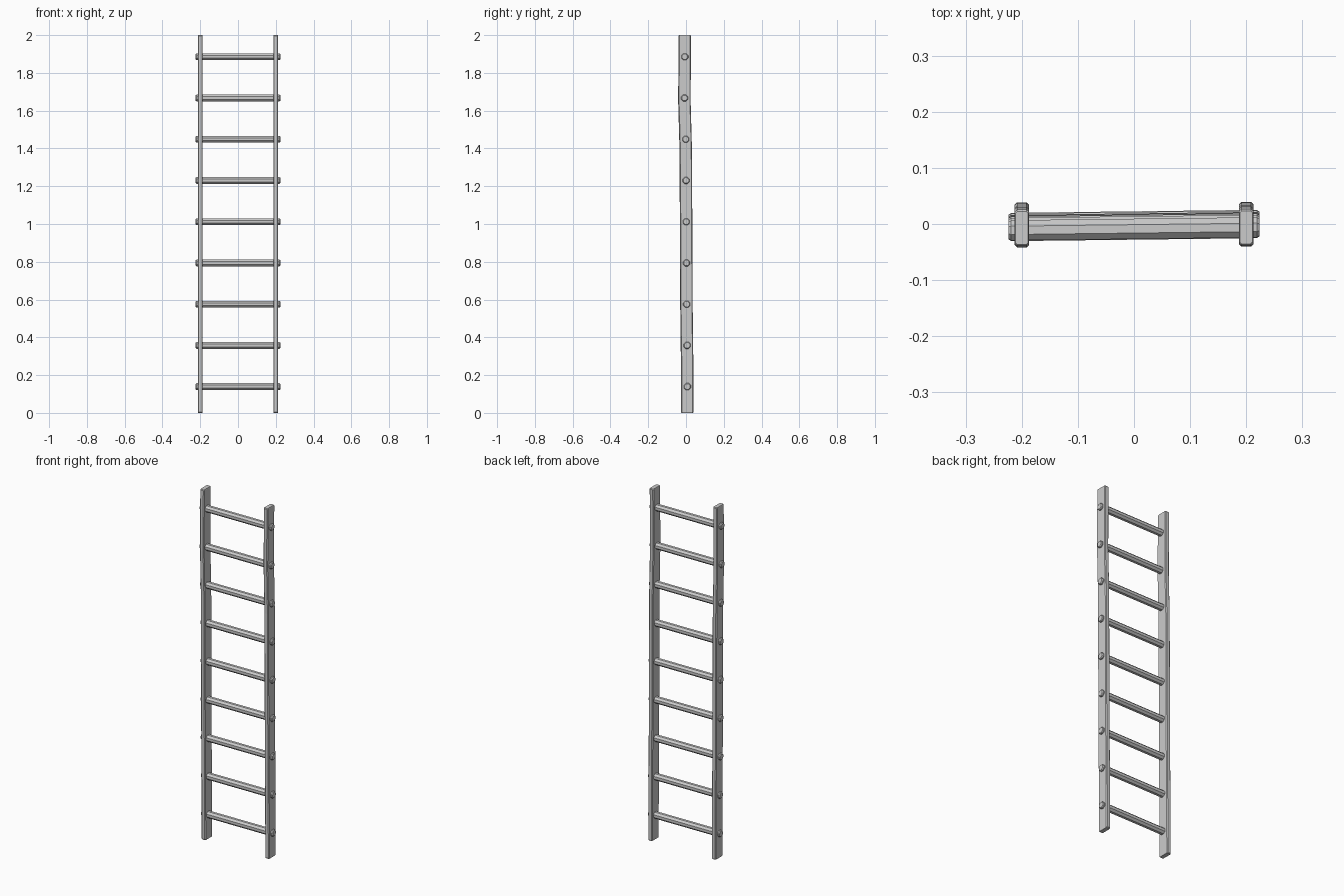
import bpy, bmesh, math
from mathutils import Matrix, Vector

if "Cube" in bpy.data.objects:
    bpy.data.objects.remove(bpy.data.objects["Cube"])

# Gently warped rail: (height, depth centre)
BEND = [(0.0, 0.006), (0.3, 0.005), (0.55, 0.002), (1.0, 0.0),
        (1.4, -0.002), (1.65, -0.009), (2.0, -0.007)]


def finish(name, bm):
    bmesh.ops.recalc_face_normals(bm, faces=bm.faces)
    me = bpy.data.meshes.new(name)
    bm.to_mesh(me)
    bm.free()
    ob = bpy.data.objects.new(name, me)
    bpy.context.collection.objects.link(ob)
    return ob


def loft(bm, rings):
    loops = [[bm.verts.new(p) for p in r] for r in rings]
    n = len(loops[0])
    for a, b in zip(loops, loops[1:]):
        for i in range(n):
            bm.faces.new((a[i], a[(i + 1) % n], b[(i + 1) % n], b[i]))
    bm.faces.new(loops[0])
    bm.faces.new(loops[-1])


def bend_at(z):
    for (z0, y0), (z1, y1) in zip(BEND, BEND[1:]):
        if z <= z1:
            return y0 + (y1 - y0) * (z - z0) / (z1 - z0)
    return BEND[-1][1]


# Side rails: chamfered planks following the bend
def rail(name, x, shift):
    hx, hy, c = 0.0128, 0.0325, 0.004
    prof = [(hx, -hy + c), (hx, hy - c), (hx - c, hy), (-hx + c, hy),
            (-hx, hy - c), (-hx, -hy + c), (-hx + c, -hy), (hx - c, -hy)]
    stations = [(z, y, 1) for z, y in BEND]
    stations[0] = (0.004, BEND[0][1], 1)
    stations[-1] = (1.996, BEND[-1][1], 1)
    stations = [(0, BEND[0][1], 0.9)] + stations + [(2, BEND[-1][1], 0.9)]
    bm = bmesh.new()
    loft(bm, [[(x + px * s, y + shift + py * s, z) for px, py in prof]
              for z, y, s in stations])
    finish(name, bm)


rail("left_rail", -0.2, 0.0)
rail("right_rail", 0.2, 0.001)


# Rungs: eight-sided pegs with chamfered ends poking through the rails
def rung(i, z):
    r = 0.0195
    bm = bmesh.new()
    rings = []
    for x, s in [(-0.224, 0.8), (-0.219, 1), (0.219, 1), (0.224, 0.8)]:
        yc = bend_at(z) - 0.001 + 0.012 * x
        rings.append([(x, yc + r * s * math.cos(a), z + r * s * math.sin(a))
                      for a in [math.tau * (k + 0.5) / 8 for k in range(8)]])
    loft(bm, rings)
    ob = finish(f"rung_{i + 1}", bm)
    for p in ob.data.polygons:
        p.use_smooth = False


for i in range(9):
    rung(i, 0.139 + i * 0.2183)
